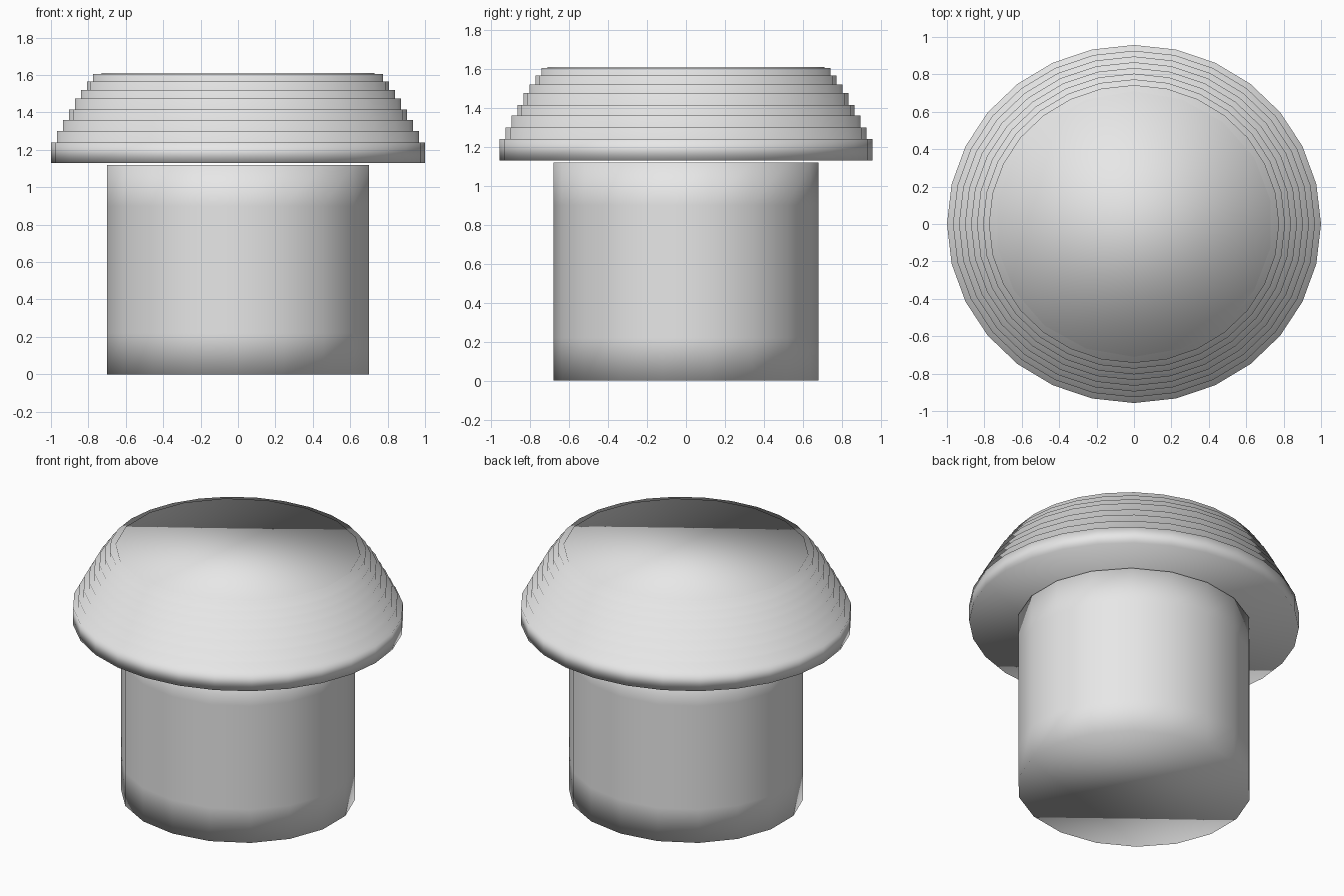
import bpy
import bmesh
from math import sin, cos, pi

DEPTH = 0.957  # the round parts are slightly narrower front to back

cube = bpy.data.objects.get("Cube")
if cube:
    bpy.data.objects.remove(cube, do_unlink=True)

grey = bpy.data.materials.new("light_grey")
grey.use_nodes = True
grey.diffuse_color = (0.8, 0.8, 0.8, 1)
grey.node_tree.nodes["Principled BSDF"].inputs["Base Color"].default_value = (0.8, 0.8, 0.8, 1)


def turned(name, profile, sides, start):
    """Closed smooth solid turned from (radius, height) points, bottom to top."""
    bm = bmesh.new()
    rings = []
    for r, z in profile:
        angles = [start + 2 * pi * i / sides for i in range(sides)]
        rings.append([bm.verts.new((r * cos(a), r * DEPTH * sin(a), z)) for a in angles])
    for low, high in zip(rings, rings[1:]):
        for i in range(sides):
            j = (i + 1) % sides
            bm.faces.new((low[i], low[j], high[j], high[i]))
    bm.faces.new(rings[0][::-1])
    bm.faces.new(rings[-1])
    for face in bm.faces:
        face.smooth = True
    mesh = bpy.data.meshes.new(name)
    bm.to_mesh(mesh)
    bm.free()
    mesh.materials.append(grey)
    obj = bpy.data.objects.new(name, mesh)
    bpy.context.collection.objects.link(obj)
    return obj


# Plain stem, with support loops near both ends
turned("stem", [(0.71, 0), (0.71, 0.22), (0.71, 0.9), (0.71, 1.12)], 18, pi / 2)

# Stepped cap: each tread sits a little further in than the one below
tops = [1.24, 1.30, 1.36, 1.415, 1.475, 1.52, 1.565, 1.605]
steps = []
floor = 1.13
for i, top in enumerate(tops):
    radius = 1 - 0.032 * i
    steps += [(radius, floor), (radius, top)]
    floor = top
turned("stepped_cap", steps, 28, 0)

# Flat disc set into the top of the cap
turned("top_disc", [(0.742, 1.3), (0.742, 1.61)], 18, pi / 2)
